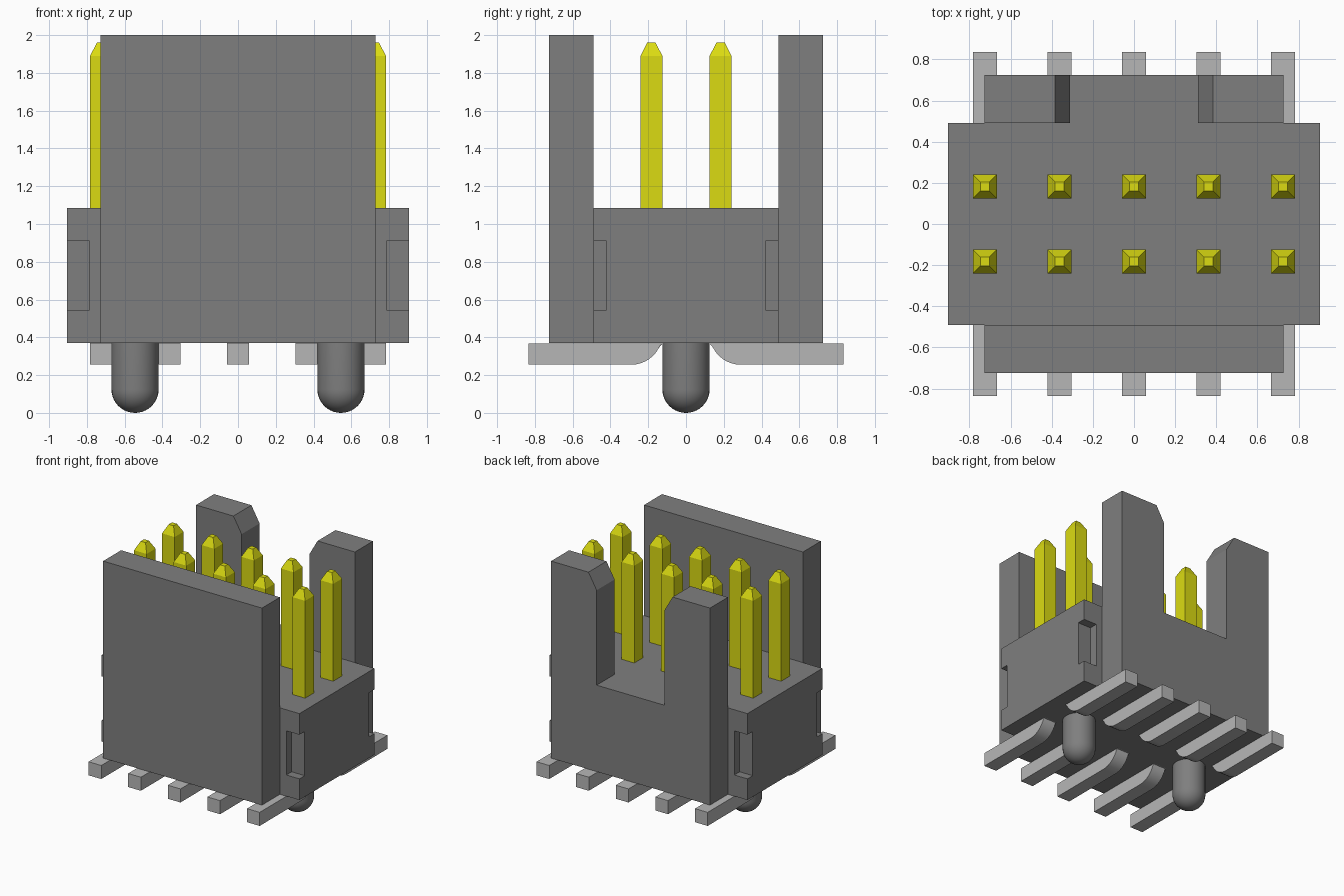
import bpy, bmesh, math

cube = bpy.data.objects.get("Cube")
if cube:
    bpy.data.objects.remove(cube, do_unlink=True)


def material(name, rgb):
    m = bpy.data.materials.new(name)
    m.use_nodes = True
    m.diffuse_color = (*rgb, 1)
    m.node_tree.nodes["Principled BSDF"].inputs["Base Color"].default_value = (*rgb, 1)
    return m


GREY = material("housing grey", (0.212, 0.212, 0.212))
YELLOW = material("pin yellow", (0.71, 0.71, 0.006))
SILVER = material("lead silver", (0.47, 0.47, 0.47))


def finish(name, bm, mat):
    bmesh.ops.recalc_face_normals(bm, faces=bm.faces)
    mesh = bpy.data.meshes.new(name)
    bm.to_mesh(mesh)
    bm.free()
    mesh.materials.append(mat)
    ob = bpy.data.objects.new(name, mesh)
    bpy.context.collection.objects.link(ob)
    return ob


def add_box(bm, lo, hi):
    verts = bmesh.ops.create_cube(bm, size=1)["verts"]
    for v in verts:
        v.co = [(a + b) / 2 + c * (b - a) for a, b, c in zip(lo, hi, v.co)]


def prism(name, points, depth, mat):
    """Extrude a closed outline of 3D points along the vector depth."""
    bm = bmesh.new()
    face = bm.faces.new([bm.verts.new(p) for p in points])
    new = bmesh.ops.extrude_face_region(bm, geom=[face])["geom"]
    bmesh.ops.translate(bm, vec=depth,
                        verts=[g for g in new if isinstance(g, bmesh.types.BMVert)])
    return finish(name, bm, mat)


BASE, FLOOR, TOP = 0.37, 1.085, 2.0
WX, WY, BY = 0.727, 0.725, 0.49   # wall half width, wall outer y, body half depth
PITCH = 0.3625

# Central block with four recessed corners
bm = bmesh.new()
add_box(bm, (-0.905, -BY, BASE), (0.905, BY, FLOOR))
body = finish("body", bm, GREY)
bm = bmesh.new()
for sx in (-1, 1):
    for sy in (-1, 1):
        xs, ys = sorted((sx * 0.785, sx)), sorted((sy * 0.42, sy * 0.6))
        add_box(bm, (xs[0], ys[0], 0.545), (xs[1], ys[1], 0.91))
cutter = finish("corner_cutter", bm, GREY)
cutter.hide_render = True
mod = body.modifiers.new("corner recesses", "BOOLEAN")
mod.operation, mod.solver, mod.object = "DIFFERENCE", "EXACT", cutter
bpy.context.view_layer.objects.active = body
bpy.ops.object.modifier_apply(modifier=mod.name)
bpy.data.objects.remove(cutter, do_unlink=True)

# Solid front wall
bm = bmesh.new()
add_box(bm, (-WX, -WY, BASE), (WX, -BY, TOP))
finish("front_wall", bm, GREY)

# Back wall with a chamfered key slot
half = [(WX, BASE), (WX, TOP), (0.385, TOP), (0.31, 1.87), (0.31, FLOOR)]
outline = half + [(-x, z) for x, z in reversed(half)]
prism("back_wall", [(x, BY, z) for x, z in outline], (0, WY - BY, 0), GREY)

# Lead side profile: flat foot with a bend rising into the body
bend = [(0.29 + 0.165 * math.cos(a), 0.42 + 0.165 * math.sin(a))
        for a in (math.radians(198 + 9 * i) for i in range(9))]
foot = [(0.835, 0.255), (0.835, 0.367), (0.125, 0.367)] + bend

for i in range(5):
    x = (i - 2) * PITCH
    for side, s in (("front", -1), ("back", 1)):
        # Square pin with a tapered tip
        bm = bmesh.new()
        add_box(bm, (x - 0.058, s * 0.183 - 0.058, FLOOR - 0.02),
                (x + 0.058, s * 0.183 + 0.058, 1.89))
        bm.normal_update()
        cap = max(bm.faces, key=lambda f: f.calc_center_median().z)
        tip = bmesh.ops.extrude_face_region(bm, geom=[cap])["geom"]
        for v in (g for g in tip if isinstance(g, bmesh.types.BMVert)):
            v.co.x = x + (v.co.x - x) * 0.38
            v.co.y = s * 0.183 + (v.co.y - s * 0.183) * 0.38
            v.co.z = 1.96
        bmesh.ops.delete(bm, geom=[cap], context="FACES_ONLY")
        finish(f"{side}_pin_{i + 1}", bm, YELLOW)
        # Surface lead
        lead = prism(f"{side}_lead_{i + 1}",
                     [(x - 0.058, s * y, z) for y, z in foot], (0.116, 0, 0), SILVER)
        lead.select_set(True)

# Round-ended locating pegs, turned from a profile
R = 0.125
for side, x in (("right", -0.545), ("left", 0.545)):
    bm = bmesh.new()
    profile = [(R * math.sin(a), R - R * math.cos(a))
               for a in (math.pi / 2 * k / 10 for k in range(11))] + [(R, BASE), (0, BASE)]
    verts = [bm.verts.new((r, 0, z)) for r, z in profile]
    edges = [bm.edges.new(pair) for pair in zip(verts, verts[1:])]
    bmesh.ops.spin(bm, geom=verts + edges, cent=(0, 0, 0), axis=(0, 0, 1),
                   angle=2 * math.pi, steps=32)
    bmesh.ops.remove_doubles(bm, verts=bm.verts, dist=0.0005)
    peg = finish(f"{side}_peg", bm, GREY)
    peg.location.x = x
    peg.select_set(True)

# Smooth the curved parts only
bpy.context.view_layer.objects.active = peg
bpy.ops.object.shade_smooth_by_angle(angle=math.radians(30))
